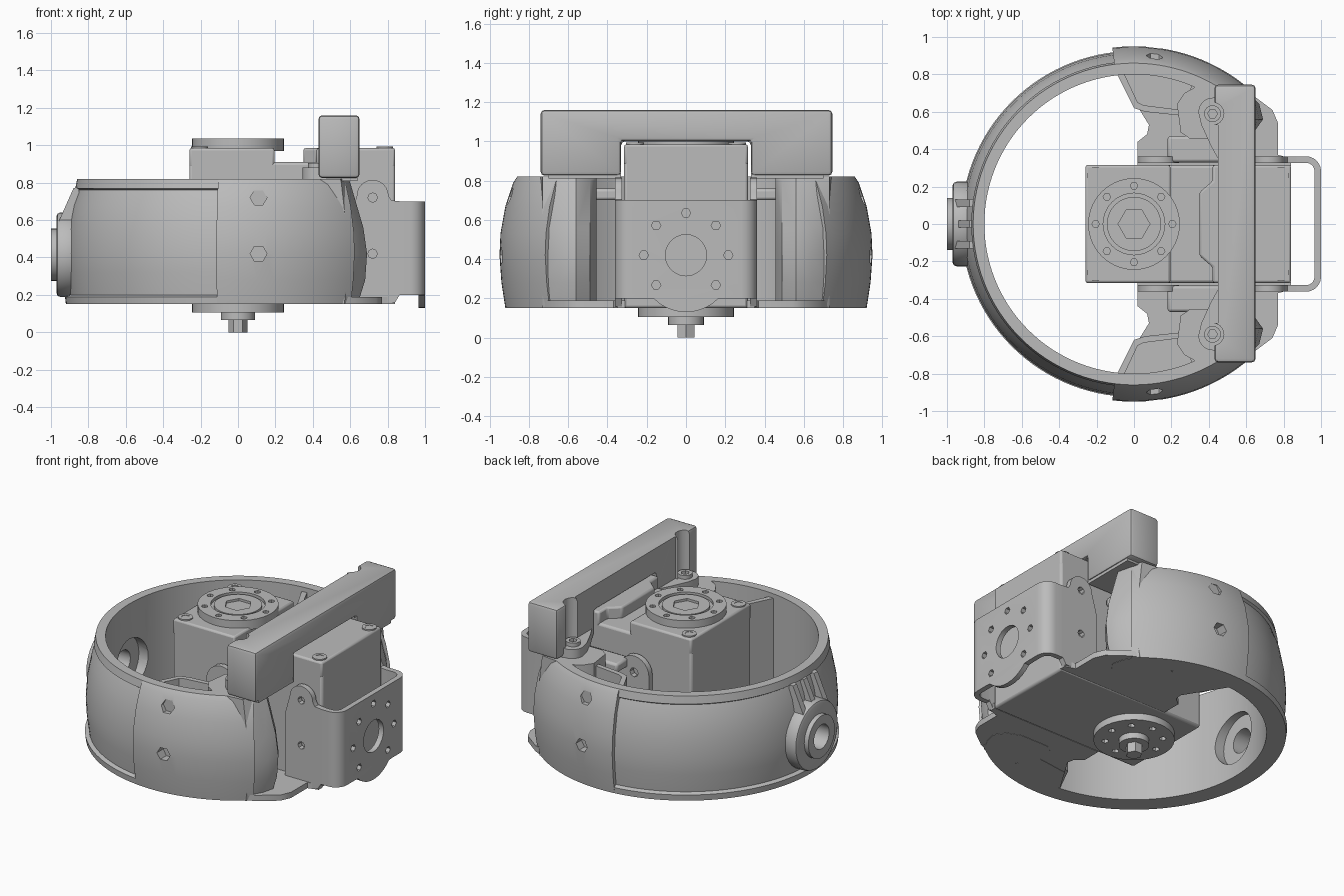
import bpy, bmesh
from math import sin, cos, radians

if "Cube" in bpy.data.objects:
    bpy.data.objects.remove(bpy.data.objects["Cube"])

grey = bpy.data.materials.new("plain grey")
grey.use_nodes = True
grey.diffuse_color = (0.5, 0.5, 0.5, 1)
grey.node_tree.nodes["Principled BSDF"].inputs["Base Color"].default_value = (0.5, 0.5, 0.5, 1)
parts = []


def finish(name, bm, bevel=0):
    bmesh.ops.recalc_face_normals(bm, faces=bm.faces)
    mesh = bpy.data.meshes.new(name)
    bm.to_mesh(mesh)
    bm.free()
    obj = bpy.data.objects.new(name, mesh)
    bpy.context.collection.objects.link(obj)
    mesh.materials.append(grey)
    parts.append(obj)
    if bevel:
        mod = obj.modifiers.new("soft edges", 'BEVEL')
        mod.width, mod.segments, mod.limit_method = bevel, 2, 'ANGLE'
        mod.angle_limit = radians(40)
    return obj


def skin(name, rings, bevel=0):
    """Join a row of equal closed loops and cap both ends."""
    bm = bmesh.new()
    loops = [[bm.verts.new(p) for p in ring] for ring in rings]
    n = len(loops[0])
    for a, b in zip(loops, loops[1:]):
        for i in range(n):
            j = (i + 1) % n
            bm.faces.new((a[i], a[j], b[j], b[i]))
    bm.faces.new(loops[0])
    bm.faces.new(loops[-1][::-1])
    return finish(name, bm, bevel)


def prism(name, pts, lo, hi, axis='z', bevel=0):
    place = {'x': lambda u, v, w: (w, u, v),
             'y': lambda u, v, w: (u, w, v),
             'z': lambda u, v, w: (u, v, w)}[axis]
    return skin(name, [[place(u, v, w) for u, v in pts] for w in (lo, hi)], bevel)


def arc(cx, cy, r, a0, a1, n):
    return [(cx + r * cos(radians(a0 + (a1 - a0) * i / n)),
             cy + r * sin(radians(a0 + (a1 - a0) * i / n))) for i in range(n + 1)]


def cyl(name, cu, cv, r, lo, hi, axis='z', n=32, bevel=0):
    return prism(name, arc(cu, cv, r, 0, 360, n)[:-1], lo, hi, axis, bevel)


def rect(x0, x1, y0, y1):
    return [(x0, y0), (x1, y0), (x1, y1), (x0, y1)]


def sweep(name, profile, a0, a1, n):
    rings = []
    for i in range(n + 1):
        a = radians(a0 + (a1 - a0) * i / n)
        rings.append([(r * cos(a), r * sin(a), z) for r, z in profile])
    return skin(name, rings)


def cut(obj, *cutters):
    for c in cutters:
        c.hide_render = True
        mod = obj.modifiers.new("cut", 'BOOLEAN')
        mod.operation, mod.solver, mod.object = 'DIFFERENCE', 'EXACT', c
    bpy.context.view_layer.objects.active = obj
    for mod in list(obj.modifiers):
        bpy.ops.object.modifier_apply(modifier=mod.name)
    for c in cutters:
        parts.remove(c)
        bpy.data.objects.remove(c)


def screw(name, x, y, z, h=0.025):
    cut(cyl(name, x, y, 0.045, z - 0.01, z + h, n=16),
        cyl("hex_cutter", x, y, 0.026, z + 0.005, z + 0.1, n=6))


# Ring: recessed rear band between two lips
band = [(0.80, 0.15), (0.92, 0.15), (0.925, 0.19), (0.90, 0.20), (0.915, 0.32),
        (0.92, 0.42), (0.91, 0.55), (0.885, 0.68), (0.855, 0.76), (0.87, 0.77),
        (0.86, 0.82), (0.80, 0.82)]
ring = sweep("ring_band", band, 96, 264, 56)
cut(ring, cyl("dish_cutter", 0, 0.415, 0.17, -0.85, -0.6, 'x'),
    cyl("bore_cutter", 0, 0.415, 0.08, -1.1, -0.6, 'x'))

# Side knob with bore and ribs
knob = cyl("side_knob", 0, 0.415, 0.226, -0.97, -0.865, 'x', bevel=0.02)
collar = cyl("knob_collar", 0, 0.415, 0.14, -1.0, -0.95, 'x')
for obj in (knob, collar):
    cut(obj, cyl("bore_cutter", 0, 0.415, 0.08, -1.1, -0.6, 'x'))
for y in (-0.11, 0, 0.11):
    prism("knob_rib", [(-0.85, 0.78), (-0.88, 0.77), (-0.96, 0.59), (-0.85, 0.59)],
          y - 0.02, y + 0.02, 'y')

shell = [(0.80, 0.15), (0.92, 0.15), (0.94, 0.28), (0.95, 0.42), (0.945, 0.53),
         (0.92, 0.67), (0.88, 0.79), (0.86, 0.82), (0.80, 0.82)]
for s, side in ((1, "left"), (-1, "right")):
    def flip(pts):
        return [(x, s * y) for x, y in pts]

    # Thick outer shell with hex sockets
    cheek = sweep(side + "_shell", shell, s * 49, s * 97, 18)
    cut(cheek, *[cyl("hex_cutter", 0.11, z, 0.045, s * 0.88, s * 1.1, 'y', 6)
                 for z in (0.42, 0.72)])

    # Barrel-shaped end block of the shell
    levels = [(0.15, 0.02), (0.28, 0.06), (0.42, 0.07), (0.56, 0.05), (0.80, -0.02), (0.82, -0.03)]
    skin(side + "_end_block",
         [[(x, s * y, z) for x, y in
           [(0.56 + d * 0.4, 0.73), (0.60 + d, 0.64), (0.62 + d, 0.56), (0.57 + d, 0.49),
            (0.50, 0.455), (0.30, 0.455), (0.25, 0.49), (0.23, 0.64), (0.27, 0.70), (0.36, 0.75)]]
          for z, d in levels])

    # Pocket wall, pocket floor and base flange
    prism(side + "_pocket_wall",
          flip([(-0.10, 0.82), (0.0, 0.62), (0.06, 0.60), (0.25, 0.58), (0.25, 0.61),
                (0.05, 0.635), (0.02, 0.65), (-0.06, 0.82)]), 0.16, 0.79)
    prism(side + "_pocket_floor",
          flip([(-0.08, 0.81), (0.02, 0.63), (0.25, 0.60), (0.32, 0.76), (0.10, 0.82)]), 0.15, 0.30)
    prism(side + "_base_flange",
          flip([(-0.10, 0.82), (0.08, 0.53), (0.07, 0.48), (0.02, 0.44), (0.02, 0.31),
                (0.84, 0.31), (0.84, 0.35), (0.77, 0.37), (0.77, 0.54), (0.74, 0.61),
                (0.62, 0.70), (0.40, 0.80), (0.15, 0.84)]), 0.152, 0.19)

    # Ears holding the motor housing
    y0, y1 = s * 0.325, s * 0.362
    rear = prism(side + "_rear_ear", [(0.02, 0.16), (0.24, 0.16)] + arc(0.13, 0.68, 0.11, 0, 180, 12),
                 y0, y1, 'y')
    cut(rear, cyl("hole_cutter", 0.13, 0.68, 0.03, s * 0.2, s * 0.5, 'y', 8))
    front = prism(side + "_front_ear",
                  [(0.84, 0.16), (0.87, 0.21), (0.87, 0.70), (0.82, 0.705)]
                  + arc(0.72, 0.73, 0.085, 0, 180, 12)
                  + [(0.60, 0.60), (0.60, 0.16)], y0, y1, 'y')
    cut(front, *[cyl("hole_cutter", 0.72, z, 0.025, s * 0.2, s * 0.5, 'y', 8) for z in (0.42, 0.72)])
    prism(side + "_upper_brace", flip(rect(0.18, 0.50, 0.33, 0.47)), 0.70, 0.76, bevel=0.015)

    # Foot of the cross bar
    prism(side + "_bar_foot",
          flip([(0.64, 0.33), (0.46, 0.33), (0.41, 0.42), (0.36, 0.53)]
               + arc(0.42, 0.60, 0.075, 200, 90, 8) + [(0.50, 0.70), (0.64, 0.70)]), 0.81, 0.88)
    screw(side + "_foot_screw", 0.42, s * 0.59, 0.88)
    for x in (-0.205, 0.785):
        screw(side + "_housing_screw", x, s * 0.26, 0.985, 0.008)

# Motor housing in stepped blocks
prism("motor_housing", rect(-0.26, 0.84, -0.315, 0.315), 0.15, 0.91, bevel=0.015)
prism("housing_rear_top", rect(-0.26, 0.195, -0.315, 0.315), 0.88, 0.985, bevel=0.012)
prism("housing_front_top",
      [(0.84, -0.315), (0.84, 0.315), (0.42, 0.315), (0.42, 0.23), (0.35, 0.17),
       (0.35, -0.17), (0.42, -0.23), (0.42, -0.315)], 0.88, 0.985, bevel=0.012)

# Upper horn disc
horn = cyl("top_horn", 0, 0, 0.245, 0.97, 1.035, n=40)
holes = [p for p in arc(0, 0, 0.205, 0, 360, 8)[:-1]]
cut(horn, cyl("hub_cutter", 0, 0, 0.165, 1.015, 1.2),
    *[cyl("hole_cutter", x, y, 0.02, 1.0, 1.2, n=6) for x, y in holes])
hub = cyl("top_hub", 0, 0, 0.145, 1.0, 1.03)
cut(hub, cyl("hex_cutter", 0, 0, 0.085, 1.005, 1.2, n=6))

# Lower horn disc, boss and hex shaft
lower = cyl("lower_horn", 0, 0, 0.245, 0.105, 0.17, n=40)
cut(lower, *[cyl("hole_cutter", x * 0.85, y * 0.85, 0.022, 0.05, 0.13, n=6) for x, y in holes])
cyl("lower_boss", 0, 0, 0.092, 0.065, 0.12, n=24)
cyl("lower_shaft", 0, 0, 0.05, 0.0, 0.08, n=6)

# Cross bar with a clearance underneath and screw channels
bar = prism("cross_bar",
            [(-0.74, 0.825), (-0.33, 0.825), (-0.33, 1.0), (0.33, 1.0), (0.33, 0.825),
             (0.745, 0.825), (0.745, 1.16), (-0.74, 1.16)], 0.43, 0.65, 'x', bevel=0.02)
cut(bar, *[cyl("channel_cutter", 0.42, y, 0.06, 0.87, 1.3, n=24) for y in (-0.59, 0.59)],
    prism("relief_cutter", rect(0.3, 0.45, -0.53, 0.53), 0.7, 1.3))

# Front U bracket with bolt circle
outer = ([(0.84, -0.362)] + arc(0.92, -0.282, 0.08, -90, 0, 6)
         + arc(0.92, 0.282, 0.08, 0, 90, 6) + [(0.84, 0.362)])
inner = ([(0.84, 0.327)] + arc(0.92, 0.282, 0.045, 90, 0, 6)
         + arc(0.92, -0.282, 0.045, 0, -90, 6) + [(0.84, -0.327)])
outer = [(x, y) for x, y in outer]
bracket = prism("front_bracket", outer + inner, 0.20, 0.70)
bolts = arc(0, 0.42, 0.215, 0, 360, 8)[:-1]
cut(bracket, cyl("hole_cutter", 0, 0.42, 0.105, 0.9, 1.1, 'x', 24),
    *[cyl("hole_cutter", y, z, 0.024, 0.9, 1.1, 'x', 6) for y, z in bolts if z > 0.25])
tongue = prism("bracket_tongue", [(0.20, 0.20), (-0.20, 0.20)] + arc(0, 0.36, 0.23, 225, 315, 10),
               0.965, 1.0, 'x')

# Smooth the round faces, keep edges sharp
bpy.ops.object.select_all(action='DESELECT')
for obj in parts:
    obj.select_set(True)
bpy.context.view_layer.objects.active = parts[0]
bpy.ops.object.shade_smooth_by_angle(angle=radians(30))
